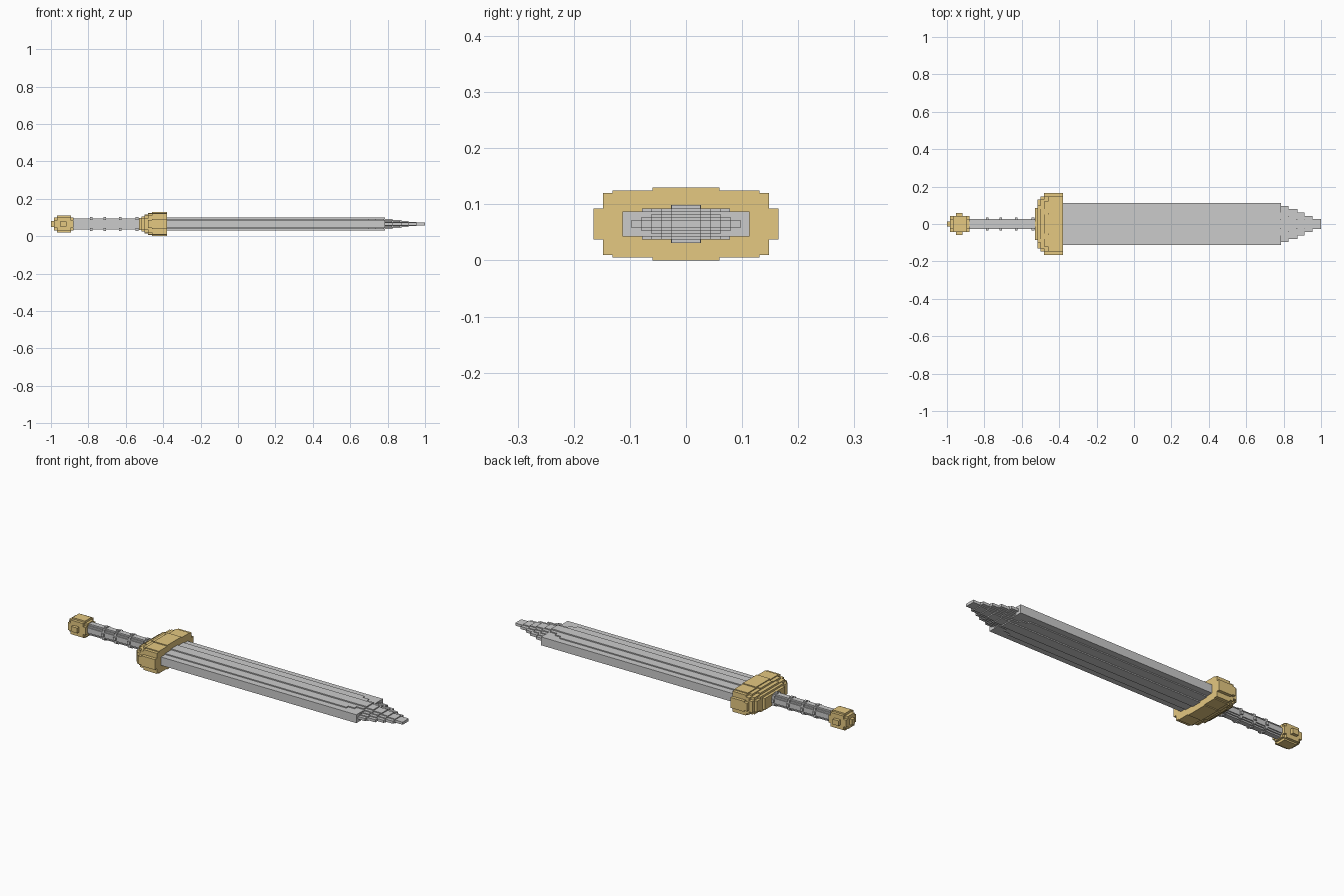
import bpy
import bmesh

if "Cube" in bpy.data.objects:
    bpy.data.objects.remove(bpy.data.objects["Cube"])

CZ = 0.065  # height of the sword's long axis

gold = bpy.data.materials.new("gold")
gold.diffuse_color = (0.78, 0.58, 0.22, 1)
gold.use_nodes = True
gold.node_tree.nodes["Principled BSDF"].inputs["Base Color"].default_value = gold.diffuse_color


def stepped_solid(name, boxes, material=None):
    """Exact union of axis-centred boxes (x0, x1, half_y, half_z), outer skin only."""
    spans = [((a, b), (-y, y), (-z, z)) for a, b, y, z in boxes]
    axes = [sorted({round(v, 5) for s in spans for v in s[i]}) for i in range(3)]
    mids = [[(a + b) / 2 for a, b in zip(ax, ax[1:])] for ax in axes]
    filled = set()
    for s in spans:
        r = [[k for k, m in enumerate(mids[i]) if s[i][0] < m < s[i][1]] for i in range(3)]
        filled |= {(i, j, k) for i in r[0] for j in r[1] for k in r[2]}

    bm = bmesh.new()
    verts = {}

    def vert(key):
        if key not in verts:
            x, y, z = (axes[i][key[i]] for i in range(3))
            verts[key] = bm.verts.new((x, y, z + CZ))
        return verts[key]

    for cell in filled:
        for ax in range(3):
            u, v = (ax + 1) % 3, (ax + 2) % 3
            for side in (0, 1):
                near = list(cell)
                near[ax] += 2 * side - 1
                if tuple(near) in filled:
                    continue
                loop = [(0, 0), (1, 0), (1, 1), (0, 1)]
                if not side:
                    loop.reverse()
                quad = []
                for du, dv in loop:
                    p = list(cell)
                    p[ax] += side
                    p[u] += du
                    p[v] += dv
                    quad.append(vert(tuple(p)))
                bm.faces.new(quad)
    # Merge the flat areas into large faces
    bmesh.ops.dissolve_limit(bm, angle_limit=0.01, verts=bm.verts[:], edges=bm.edges[:])
    mesh = bpy.data.meshes.new(name)
    bm.to_mesh(mesh)
    bm.free()
    obj = bpy.data.objects.new(name, mesh)
    bpy.context.collection.objects.link(obj)
    if material:
        mesh.materials.append(material)
    return obj


# Blade: stacked layers, each with the same stepped point pulled further back
tip = [(0.785, 0.113), (0.826, 0.097), (0.875, 0.08),
       (0.912, 0.062), (0.955, 0.044), (1.0, 0.026)]
layers = [(0.007, 0.113, 0.0), (0.012, 0.113, 0.045), (0.017, 0.113, 0.088),
          (0.0225, 0.113, 0.125), (0.028, 0.078, 0.174), (0.034, 0.027, 0.215)]
blade = []
for half_z, max_y, back in layers:
    for i, (x, half_y) in enumerate(tip):
        # thin layers share the outer outline, thick ones form the chevrons
        end = x if i == 0 and half_z < 0.025 else x - back
        blade.append((-0.4, end, min(half_y, max_y), half_z))
stepped_solid("blade", blade)

# Guard: flat towards the blade, domed towards the grip
guard = [(-0.46, 0.06, 0.065), (-0.46, 0.131, 0.06), (-0.46, 0.148, 0.055), (-0.46, 0.165, 0.028),
         (-0.48, 0.165, 0.022), (-0.48, 0.148, 0.045), (-0.48, 0.12, 0.055), (-0.48, 0.05, 0.06),
         (-0.50, 0.148, 0.03), (-0.50, 0.13, 0.045), (-0.50, 0.08, 0.051),
         (-0.515, 0.131, 0.03), (-0.515, 0.10, 0.041), (-0.53, 0.085, 0.031)]
stepped_solid("guard", [(x, -0.38, y, z) for x, y, z in guard], gold)

# Grip: rounded bar with rings of small studs
grip = [(-0.9, -0.52, y, z) for y, z in ((0.027, 0.014), (0.021, 0.022), (0.014, 0.03))]
for x in (-0.785, -0.713, -0.63, -0.54):
    grip += [(x - 0.007, x + 0.007, y, z)
             for y, z in ((0.035, 0.008), (0.027, 0.027), (0.008, 0.037))]
stepped_solid("grip", grip)

# Pommel: stepped ball with small end and side knobs
pommel = [(-1.0, -0.9, 0.013, 0.015), (-0.985, -0.88, 0.043, 0.02), (-0.985, -0.88, 0.028, 0.034),
          (-0.968, -0.893, 0.043, 0.038), (-0.968, -0.893, 0.028, 0.046),
          (-0.952, -0.917, 0.06, 0.014)]
stepped_solid("pommel", pommel, gold)
